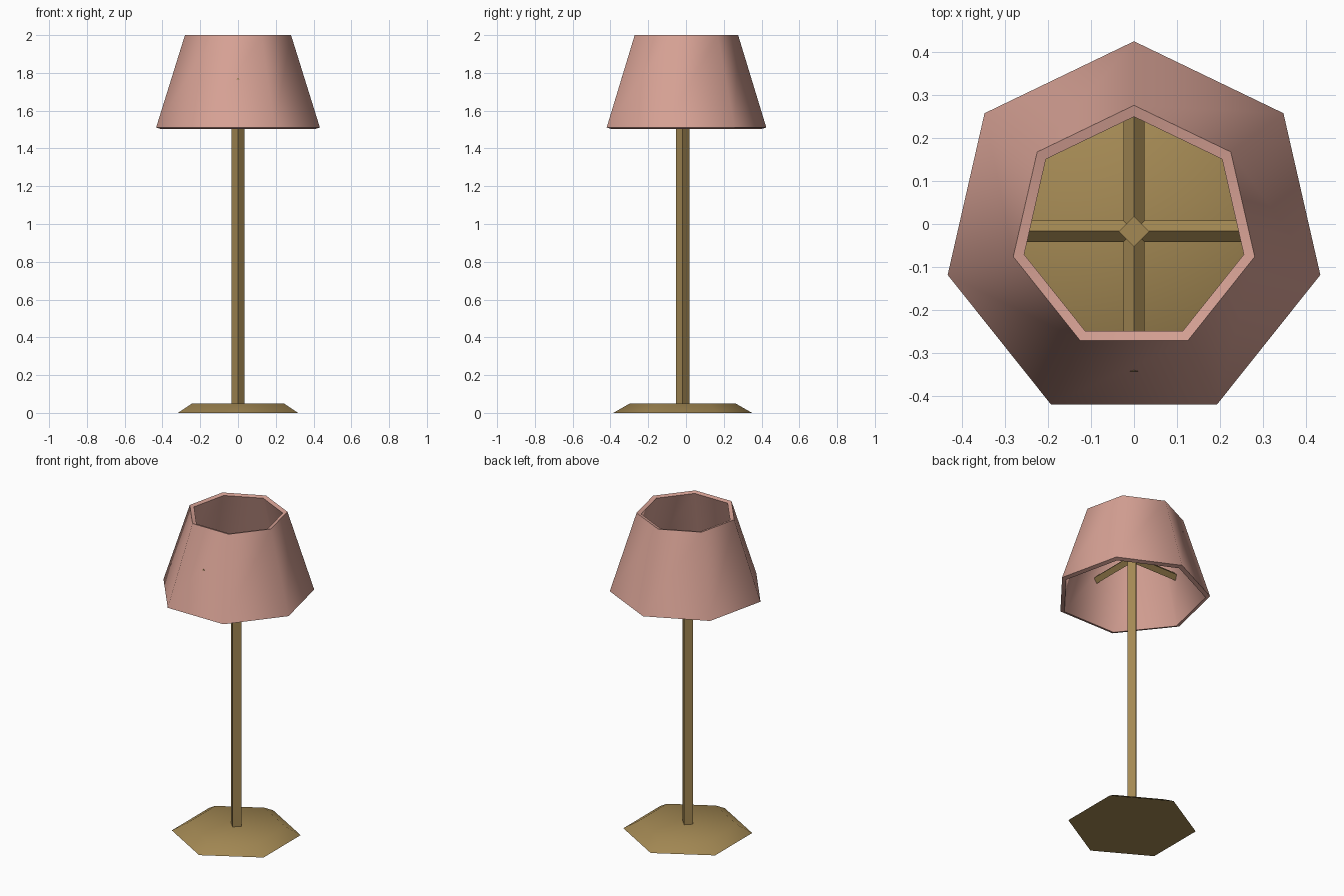
import bpy, bmesh, math
from mathutils import Vector

if "Cube" in bpy.data.objects:
    bpy.data.objects.remove(bpy.data.objects["Cube"])


def material(name, rgb):
    m = bpy.data.materials.new(name)
    m.diffuse_color = (*rgb, 1)
    m.use_nodes = True
    m.node_tree.nodes["Principled BSDF"].inputs["Base Color"].default_value = m.diffuse_color
    return m


PINK = material("dusty_pink", (0.68, 0.36, 0.30))
BRASS = material("old_brass", (0.37, 0.25, 0.088))
CY = -0.0175  # lamp axis in y


def ring(n, r, cy, z):
    """Polygon ring with its first corner pointing to +y."""
    return [Vector((-r * math.sin(2 * math.pi * i / n),
                    cy + r * math.cos(2 * math.pi * i / n), z)) for i in range(n)]


def loft(name, rings, mat, closed=False):
    """Skin a list of rings; cap the ends, or join last to first if closed."""
    bm = bmesh.new()
    vs = [[bm.verts.new(p) for p in r] for r in rings]
    n = len(vs[0])
    pairs = list(zip(vs, vs[1:])) + ([(vs[-1], vs[0])] if closed else [])
    for a, b in pairs:
        for i in range(n):
            j = (i + 1) % n
            bm.faces.new((a[i], a[j], b[j], b[i]))
    if not closed:
        bm.faces.new(vs[0])
        bm.faces.new(vs[-1])
    bmesh.ops.recalc_face_normals(bm, faces=bm.faces)
    me = bpy.data.meshes.new(name)
    bm.to_mesh(me)
    bm.free()
    me.materials.append(mat)
    me.polygons.foreach_set("use_smooth", [True] * len(me.polygons))
    me.set_sharp_from_angle(angle=math.radians(60))
    ob = bpy.data.objects.new(name, me)
    bpy.context.collection.objects.link(ob)
    return ob


# hexagonal foot with sloped rim
loft("base", [ring(6, 0.367, CY, 0), ring(6, 0.28, CY, 0.05)], BRASS)

# square pole turned corner-forward
loft("pole", [ring(4, 0.035, CY, 0.03), ring(4, 0.035, CY, 1.79)], BRASS)

# two crossed bars, diamond section, that carry the shade
for name, d in (("side_bar", Vector((1, 0, 0))), ("depth_bar", Vector((0, 1, 0)))):
    side = Vector((d.y, d.x, 0))
    c = Vector((0, -0.0165, 1.75))
    section = [side * 0.025, Vector((0, 0, 0.025)), side * -0.025, Vector((0, 0, -0.025))]
    loft(name, [[c + d * t + s for s in section] for t in (-0.326, 0.326)], BRASS)

# seven-sided open shade with wall thickness
loft("shade", [ring(7, 0.4445, -0.0195, 1.511), ring(7, 0.288, -0.012, 2.0),
               ring(7, 0.262, -0.0125, 1.993), ring(7, 0.419, -0.0195, 1.503)],
     PINK, closed=True)
